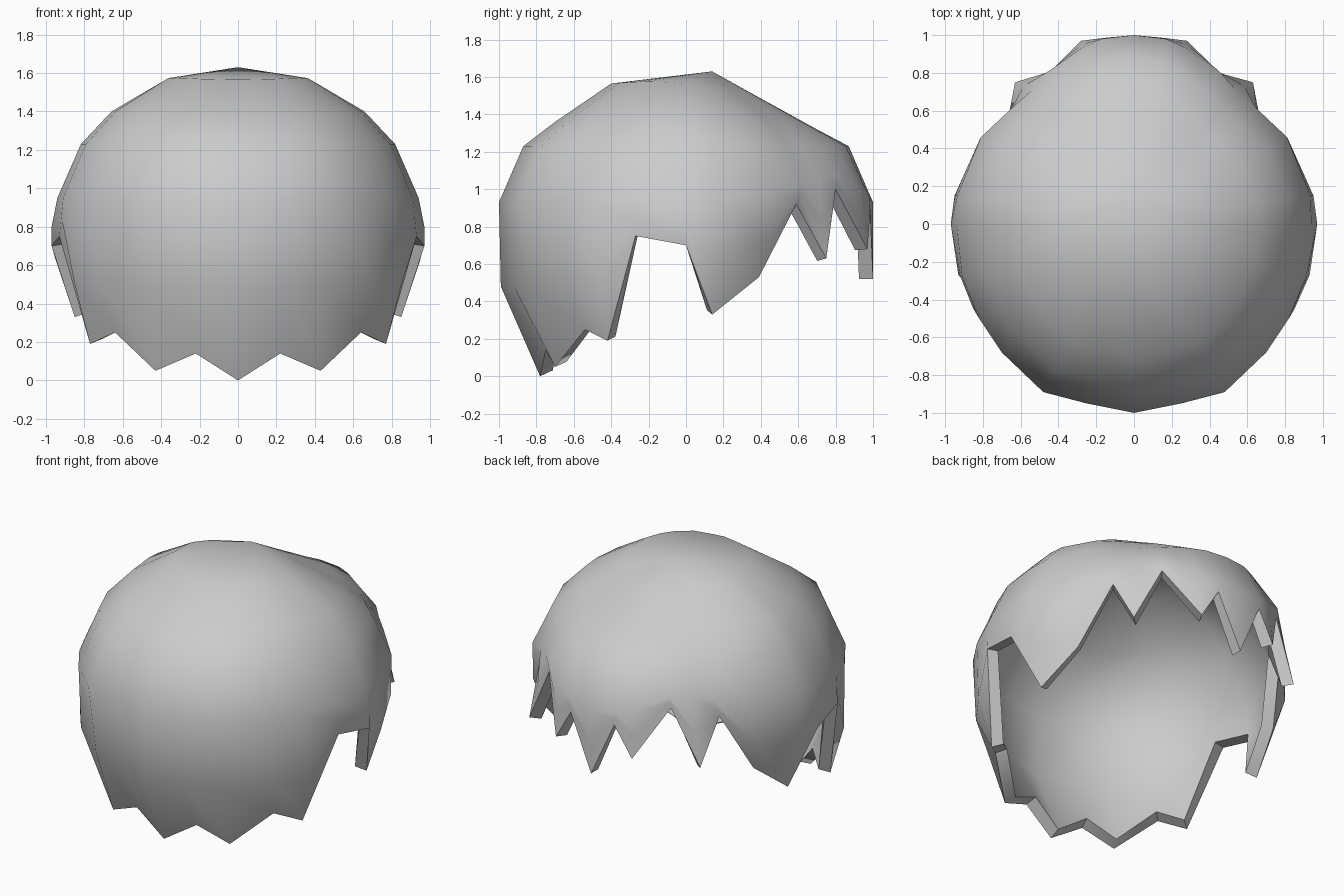
import bpy, bmesh, math

if "Cube" in bpy.data.objects:
    bpy.data.objects.remove(bpy.data.objects["Cube"])

# Half outline of the belt (widest line), from back-of-head centre to fringe centre
BELT = [(0, -1, .93), (.25, -.95, .93), (.48, -.89, .93), (.70, -.68, .93), (.82, -.50, .93),
        (.91, -.28, .95), (.94, 0, .95), (.935, .15, .95), (.81, .46, .97), (.64, .62, 1.03),
        (.54, .71, 1.06), (.45, .81, 1.07), (.28, .93, .99), (.17, .98, .96), (0, 1, .93)]

# Jagged hem: lock tips and the notches between them
HEM = [(0, -.78, 0), (.22, -.75, .14), (.43, -.70, .05), (.64, -.54, .25), (.77, -.42, .19),
       (.93, -.27, .75), (.97, 0, .70), (.85, .14, .33), (.77, .39, .53), (.66, .59, .92),
       (.63, .75, .63), (.45, .80, 1.0), (.28, .97, .68), (.16, .985, .88), (0, 1, .52)]

# Bulge between belt and hem
LOWER = {0: (0, -.99, .48), 1: (.24, -.92, .48), 2: (.46, -.84, .48), 3: (.71, -.64, .50),
         4: (.85, -.45, .50), 6: (.97, 0, .80), 7: (.95, .15, .63), 8: (.82, .44, .72)}

# Crown rings: scale of the belt, base height, slope and curvature along y
CROWN = [(.4, 1.565, -.04, -.04), (.7, 1.40, -.02, -.06), (.87, 1.23, 0, 0)]


def column(i):
    """Points of one column, crown to hem."""
    x, y, z = BELT[i]
    pts = [(x * s, y * s, h + a * y + b * y * y) for s, h, a, b in CROWN]
    mid = LOWER.get(i, tuple((p + q) / 2 for p, q in zip(BELT[i], HEM[i])))
    return pts + [BELT[i], mid, HEM[i]]


half = [column(i) for i in range(len(BELT))]
mirrored = [[(-x, y, z) for x, y, z in c] for c in half[-2:0:-1]]

# Hair shell
bm = bmesh.new()
apex = bm.verts.new((0, .14, 1.63))
cols = [[bm.verts.new(p) for p in c] for c in half + mirrored]
for a, b in zip(cols, cols[1:] + cols[:1]):
    bm.faces.new((apex, a[0], b[0]))
    for k in range(len(a) - 1):
        bm.faces.new((a[k], a[k + 1], b[k + 1], b[k]))
bmesh.ops.recalc_face_normals(bm, faces=bm.faces)
if apex.normal.z < 0 or sum(f.normal.z for f in apex.link_faces) < 0:
    bmesh.ops.reverse_faces(bm, faces=bm.faces)
mesh = bpy.data.meshes.new("hair_shell")
bm.to_mesh(mesh)
bm.free()
hair = bpy.data.objects.new("hair_shell", mesh)
bpy.context.collection.objects.link(hair)

# Inward thickness
solid = hair.modifiers.new("thickness", 'SOLIDIFY')
solid.thickness = .075
solid.offset = -1
bpy.context.view_layer.objects.active = hair
hair.select_set(True)
bpy.ops.object.modifier_apply(modifier=solid.name)
bpy.ops.object.shade_smooth_by_angle(angle=math.radians(50))
